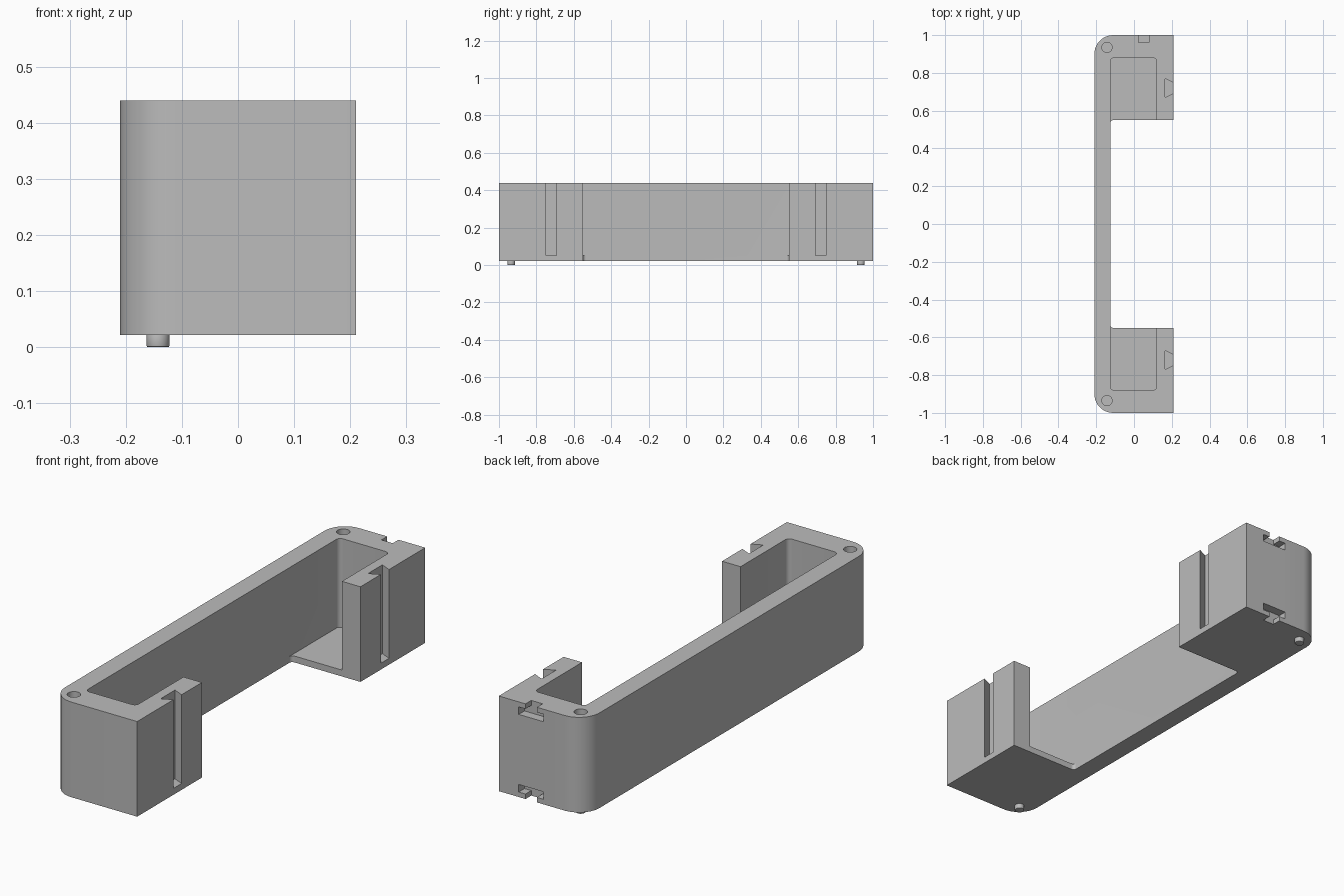
import bpy
import bmesh
import math

if "Cube" in bpy.data.objects:
    bpy.data.objects.remove(bpy.data.objects["Cube"], do_unlink=True)

BOTTOM, TOP, FLOOR = 0.022, 0.44, 0.05
LEFT, RIGHT = -0.21, 0.21
WALL = -0.125          # inner face of the long wall
GAP = 0.55             # half length of the opening between the pods

grey = bpy.data.materials.new("plain grey")
grey.use_nodes = True
color = (0.5, 0.5, 0.5, 1)
grey.diffuse_color = color
grey.node_tree.nodes["Principled BSDF"].inputs["Base Color"].default_value = color


def rounded_rect(x0, x1, y0, y1, r_left, r_right=0, steps=10):
    """Counterclockwise outline with separate left and right corner radii."""
    pts = []
    corners = [(x1, y1, r_right, 0), (x0, y1, r_left, 90),
               (x0, y0, r_left, 180), (x1, y0, r_right, 270)]
    for x, y, r, start in corners:
        if r == 0:
            pts.append((x, y))
            continue
        cx = x - r if x == x1 else x + r
        cy = y - r if y == y1 else y + r
        for i in range(steps + 1):
            a = math.radians(start + 90 * i / steps)
            pts.append((cx + r * math.cos(a), cy + r * math.sin(a)))
    return pts


def prism(name, outline, z0, z1):
    bm = bmesh.new()
    face = bm.faces.new([bm.verts.new((x, y, z0)) for x, y in outline])
    res = bmesh.ops.extrude_face_region(bm, geom=[face])
    moved = [v for v in res["geom"] if isinstance(v, bmesh.types.BMVert)]
    bmesh.ops.translate(bm, verts=moved, vec=(0, 0, z1 - z0))
    bmesh.ops.recalc_face_normals(bm, faces=bm.faces)
    mesh = bpy.data.meshes.new(name)
    bm.to_mesh(mesh)
    bm.free()
    mesh.materials.append(grey)
    obj = bpy.data.objects.new(name, mesh)
    bpy.context.collection.objects.link(obj)
    return obj


def circle(x, y, r, n=32):
    return [(x + r * math.cos(math.tau * i / n), y + r * math.sin(math.tau * i / n))
            for i in range(n)]


def select_only(obj):
    bpy.ops.object.select_all(action="DESELECT")
    obj.select_set(True)
    bpy.context.view_layer.objects.active = obj


def cut(target, cutter):
    cutter.hide_render = True
    select_only(target)
    mod = target.modifiers.new("cut", "BOOLEAN")
    mod.operation = "DIFFERENCE"
    mod.solver = "EXACT"
    mod.object = cutter
    bpy.ops.object.modifier_apply(modifier=mod.name)
    bpy.data.objects.remove(cutter, do_unlink=True)


# Bracket body with rounded outer corners
body = prism("bracket_body", rounded_rect(LEFT, RIGHT, -1, 1, 0.1), BOTTOM, TOP)

# Tray hollow, then the full-height opening between the two pods
cut(body, prism("tray_cutter", rounded_rect(WALL, 0.12, -0.88, 0.88, 0.02, 0.02), FLOOR, 0.6))
cut(body, prism("opening_cutter", rounded_rect(WALL, 0.4, -GAP, GAP, 0.015), -0.1, 0.6))

for side in (-1, 1):
    # Dovetail slot in the open face of each pod
    mid = 0.72 * side
    slot = [(0.163, mid - 0.05), (RIGHT, mid - 0.028), (0.25, mid - 0.028),
            (0.25, mid + 0.028), (RIGHT, mid + 0.028), (0.163, mid + 0.05)]
    cut(body, prism("slot_cutter", slot, FLOOR, 0.6))
    # Peg socket in the top
    cut(body, prism("socket_cutter", circle(-0.143, 0.935 * side, 0.027), TOP - 0.03, 0.6))

# T-shaped clip notches at the top and bottom of the back end
for edge, d in ((TOP, -1), (BOTTOM, 1)):
    for x0, x1, a, b in ((0.025, 0.08, -0.1, 0.04), (-0.008, 0.113, 0.022, 0.055)):
        z0, z1 = sorted((edge + d * a, edge + d * b))
        cut(body, prism("notch_cutter", rounded_rect(x0, x1, 0.96, 1.1, 0), z0, z1))

select_only(body)
bpy.ops.object.shade_smooth_by_angle(angle=math.radians(30))

# Locating pegs under the rounded corners
for name, y in (("front_peg", -0.935), ("back_peg", 0.935)):
    peg = prism(name, circle(-0.1425, y, 0.0205), 0, BOTTOM + 0.005)
    bevel = peg.modifiers.new("soft edge", "BEVEL")
    bevel.width = 0.003
    bevel.segments = 2
    bevel.limit_method = "ANGLE"
    select_only(peg)
    bpy.ops.object.modifier_apply(modifier=bevel.name)
    bpy.ops.object.shade_smooth_by_angle(angle=math.radians(30))
